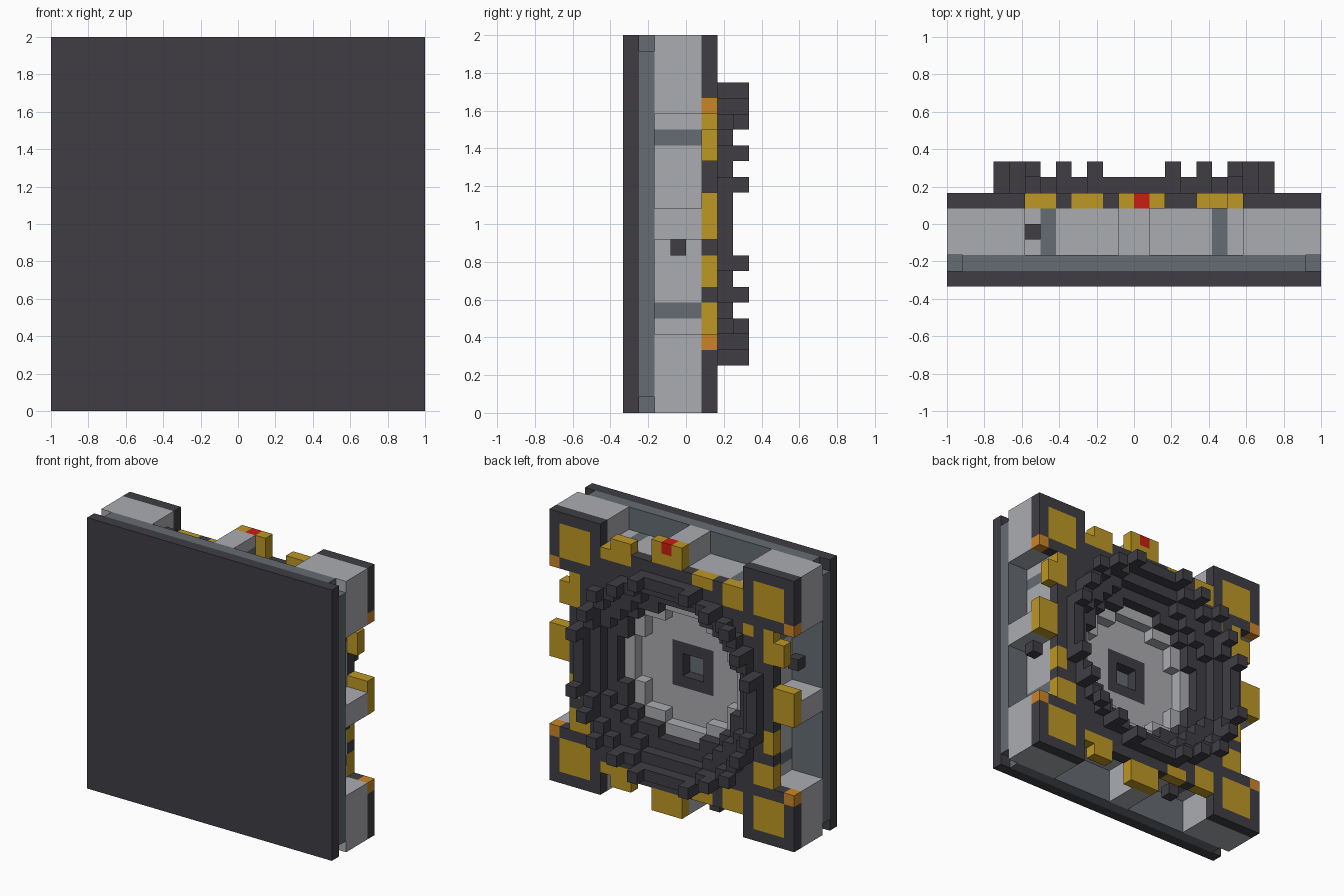
import bpy
import bmesh
from math import hypot
from mathutils import Vector

cube = bpy.data.objects.get("Cube")
if cube:
    bpy.data.objects.remove(cube, do_unlink=True)

N = 24            # cells across the panel
CELL = 2 / N
PALETTE = {
    "dark_grey": (0.050, 0.048, 0.057),
    "light_grey": (0.41, 0.415, 0.44),
    "blue_grey": (0.130, 0.150, 0.170),
    "gold": (0.51, 0.31, 0.018),
    "orange": (0.60, 0.235, 0.02),
    "red": (0.57, 0.014, 0.006),
}
DARK, LIGHT, BLUE, GOLD, ORANGE, RED = range(6)

materials = []
for name, rgb in PALETTE.items():
    mat = bpy.data.materials.new(name)
    mat.use_nodes = True
    mat.diffuse_color = (*rgb, 1)
    bsdf = mat.node_tree.nodes["Principled BSDF"]
    bsdf.inputs["Base Color"].default_value = (*rgb, 1)
    bsdf.inputs["Roughness"].default_value = 0.8
    materials.append(mat)


def build(name, cells):
    """Make one blocky part from {(x, y, z): colour}, keeping only its outer faces."""
    bm = bmesh.new()
    corners = {}

    def vert(p):
        key = tuple(round(c) for c in p)
        if key not in corners:
            x, y, z = key
            corners[key] = bm.verts.new(((x - N / 2) * CELL, (y - 4) * CELL, z * CELL))
        return corners[key]

    for cell, colour in cells.items():
        for axis in range(3):
            u, v, n = (Vector([float(i == (axis + k) % 3) for i in range(3)]) for k in (1, 2, 0))
            for side in (0, 1):
                step = n if side else -n
                if tuple(round(c) for c in Vector(cell) + step) in cells:
                    continue
                o = Vector(cell) + n * side
                loop = [o, o + u, o + u + v, o + v]
                if not side:
                    loop.reverse()
                face = bm.faces.new([vert(p) for p in loop])
                face.material_index = colour
    mesh = bpy.data.meshes.new(name)
    bm.to_mesh(mesh)
    bm.free()
    for mat in materials:
        mesh.materials.append(mat)
    obj = bpy.data.objects.new(name, mesh)
    bpy.context.collection.objects.link(obj)
    return obj


def grid(a=0, b=N):
    return [(x, z) for x in range(a, b) for z in range(a, b)]


def radius(x, z):
    return hypot(x + 0.5 - N / 2, z + 0.5 - N / 2)


def on_side(side, t, d):
    """Cell at distance d towards one side, t along that side."""
    return {"top": (t, d), "right": (d, t),
            "bottom": (t, N - 1 - d), "left": (N - 1 - d, t)}[side]


SIDES = ("top", "right", "bottom", "left")
EDGE = (0, N - 1)

# Front plate and the backing sheet with clipped corners
build("front_plate", {(x, 0, z): DARK for x, z in grid()})
build("backing_sheet", {(x, 1, z): BLUE for x, z in grid() if not (x in EDGE and z in EDGE)})

# Corner blocks with dark caps, gold pads and orange tabs
for side_x in ("left", "right"):
    for side_z in ("bottom", "top"):
        block, cap = {}, {}
        for a in range(5):
            for b in range(5):
                x = a if side_x == "left" else N - 1 - a
                z = b if side_z == "bottom" else N - 1 - b
                for y in (2, 3, 4):
                    block[x, y, z] = LIGHT
                pad = a in (1, 2, 3) and b in (1, 2, 3)
                cap[x, 5, z] = GOLD if pad else ORANGE if (a, b) == (0, 4) else DARK
        build(f"{side_z}_{side_x}_corner_block", block)
        build(f"{side_z}_{side_x}_corner_cap", cap)


def is_corner(x, z):
    return (x < 5 or x > 18) and (z < 5 or z > 18)


# Inner body: stepped bowl in light grey, blue struts near the sides
body = {}
for x, z in grid(2, 22):
    if is_corner(x, z):
        continue
    shallow = x == 2 or z == 2
    if shallow and not (7 <= x <= 16 and z == 21):
        continue
    r = radius(x, z)
    strut = (x in (6, 17) and z in (2, 3, 20, 21)) or (z in (6, 17) and x in (2, 3, 20, 21))
    for y, hole in ((2, 1), (3, 5), (4, 6)):
        if r < hole:
            continue
        hub = y == 2 and r < 2.5
        lip = y == 4 and r < 8
        body[x, y, z] = DARK if hub or lip else BLUE if strut else LIGHT
build("inner_body", body)

# Side conduits joining the body to the rim
for side in SIDES:
    conduit = {}
    for t in (11, 12):
        for d in (21, 22, 23):
            x, z = on_side(side, t, d)
            for y in (2, 3, 4):
                conduit[x, y, z] = BLUE if side == "top" and t == 12 and d < 23 else LIGHT
    build(f"{side}_conduit", conduit)

# Small dark plugs, one on each side
for side, t, y in (("top", 5, 3), ("right", 10, 3), ("left", 15, 3), ("bottom", 8, 4)):
    x, z = on_side(side, t, 22)
    build(f"{side}_plug", {(x, y, z): DARK})

# Rim plate with a round opening and gold edge pieces
rim = {(x, 5, z): DARK for x, z in grid(2, 22) if radius(x, z) >= 7 and not is_corner(x, z)}
GOLD_RUNS = ((5, 7, 20, 22), (8, 10, 21, 22), (11, 14, 22, 24), (16, 18, 21, 23), (18, 19, 21, 22))
for side in SIDES:
    for start, end, inner, outer in GOLD_RUNS:
        for t in range(start, end):
            for d in range(inner, outer):
                x, z = on_side(side, t, d)
                rim[x, 5, z] = GOLD
rim[12, 5, 23] = RED
rim[4, 5, 18] = GOLD
build("rim_plate", rim)

# Raised ring and its crown of studs
build("raised_ring", {(x, 6, z): DARK for x, z in grid() if 8 <= radius(x, z) < 9})
studs = {}
for a, b in ((8, 2), (7, 4), (6, 6), (4, 7), (2, 8)):
    for x in (12 + a, 11 - a):
        for z in (12 + b, 11 - b):
            studs[x, 7, z] = DARK
build("ring_studs", studs)
